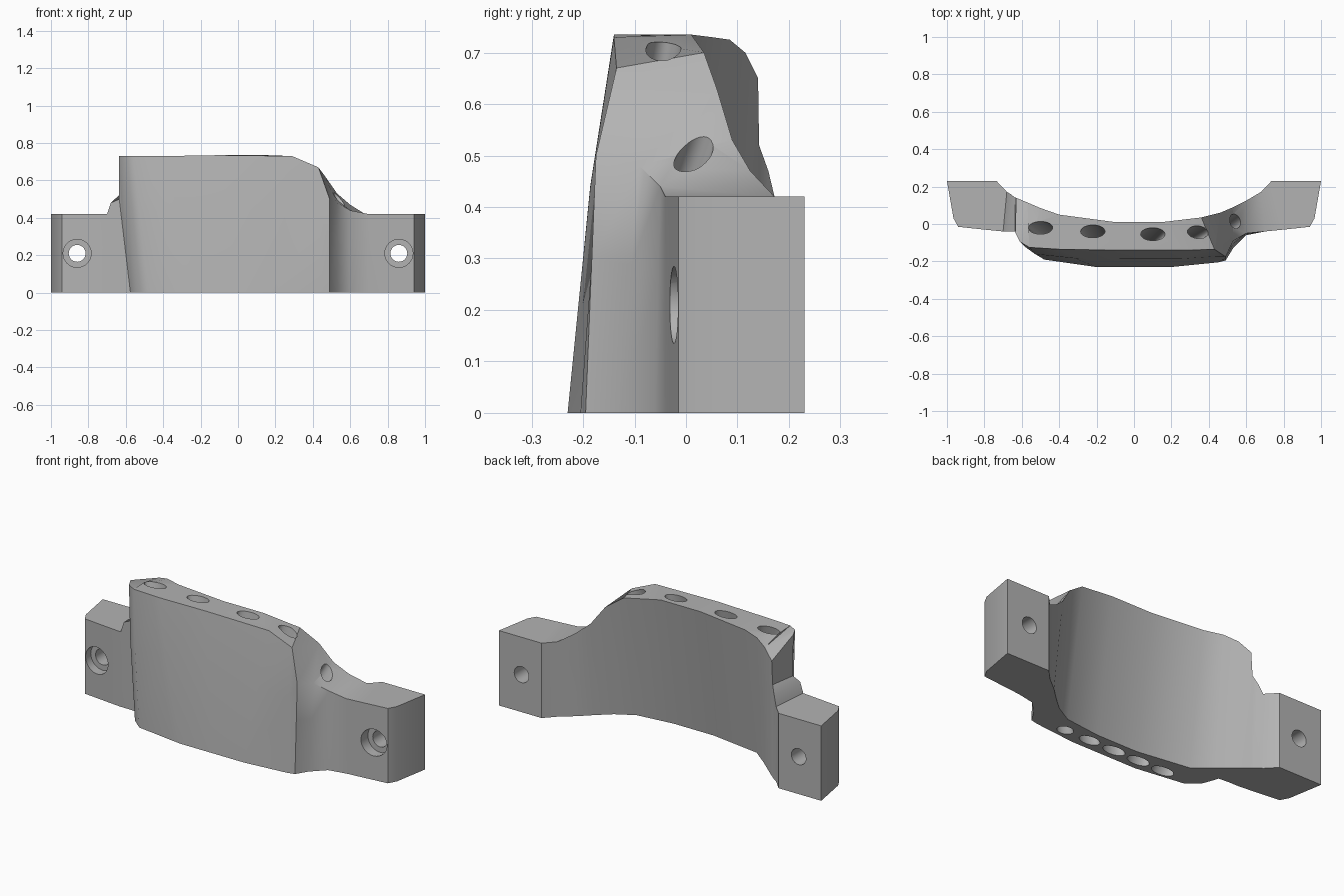
import bpy, bmesh, math
from mathutils import Vector

cube = bpy.data.objects.get("Cube")
if cube:
    bpy.data.objects.remove(cube)

grey = bpy.data.materials.new("plain grey")
grey.use_nodes = True
colour = (0.45, 0.45, 0.45, 1)
grey.diffuse_color = colour
grey.node_tree.nodes["Principled BSDF"].inputs["Base Color"].default_value = colour


def add_object(name, bm):
    bmesh.ops.recalc_face_normals(bm, faces=bm.faces)
    mesh = bpy.data.meshes.new(name)
    bm.to_mesh(mesh)
    bm.free()
    mesh.materials.append(grey)
    obj = bpy.data.objects.new(name, mesh)
    bpy.context.collection.objects.link(obj)
    return obj


def loft(rings):
    """Closed solid skinned through equal-length rings of points."""
    bm = bmesh.new()
    rows = [[bm.verts.new(p) for p in ring] for ring in rings]
    n = len(rows[0])
    for a, b in zip(rows, rows[1:]):
        for i in range(n):
            j = (i + 1) % n
            bm.faces.new((a[i], a[j], b[j], b[i]))
    bm.faces.new(rows[0])
    bm.faces.new(rows[-1][::-1])
    return bm


def section(foot, front, back):
    """Five-sided cross-section: front foot, swell, front top, back top, back foot."""
    low, high, back = Vector((*foot, 0)), Vector(front), Vector(back)
    middle = low.lerp(high, .6)
    if high.z > .55:
        middle.y -= .01
    # The hollow back leans forward towards the base, fading out at the lugs
    lean = .11 * min(1, max(0, (.64 - abs(back.x)) / .25))
    return low, middle, high, back, Vector((back.x, back.y - lean, 0))


# Mounting lug outline, outer end first: front point and back point
lug_height = .42
lug_outline = [((.965, .03), (1, .23)), ((.94, -.015), (.95, .23)),
               ((.8, -.03), (.735, .23)), ((.7, -.04), (.68, .172))]


def lug(side):
    return [section((side * f[0], f[1]), (side * f[0], f[1], lug_height),
                    (side * b[0], b[1], lug_height)) for f, b in lug_outline]


# Wall sections from right to left: front foot, front top, back top
wall = [
    ((-.64, -.04), (-.68, -.04, .48), (-.66, .16, .47)),
    ((-.575, -.045), (-.635, -.04, .5), (-.637, .142, .52)),
    ((-.57, -.07), (-.635, -.045, .73), (-.63, .14, .65)),
    ((-.545, -.135), (-.61, -.095, .73), (-.57, .115, .7)),
    ((-.48, -.19), (-.56, -.125, .73), (-.5, .085, .725)),
    ((-.2, -.23), (-.4, -.135, .73), (-.4, .05, .73)),
    ((0, -.23), (-.1, -.14, .735), (-.1, .01, .735)),
    ((.2, -.23), (.29, -.14, .73), (.15, .01, .735)),
    ((.45, -.205), (.43, -.135, .67), (.36, .035, .7)),
    ((.49, -.195), (.49, -.175, .5), (.46, .06, .63)),
    ((.53, -.13), (.53, -.09, .48), (.53, .09, .53)),
    ((.6, -.06), (.6, -.05, .44), (.6, .125, .47)),
]
rings = lug(-1) + [section(*points) for points in wall] + lug(1)[::-1]
body = add_object("curved_guide_block", loft(rings))


def cut_hole(name, start, end, u, v):
    """Cut a straight bore with an elliptical section spanned by u and v."""
    ends = []
    for centre in (start, end):
        ring = []
        for i in range(32):
            a = math.tau * i / 32
            ring.append(Vector(centre) + Vector(u) * math.cos(a) + Vector(v) * math.sin(a))
        ends.append(ring)
    cutter = add_object(name, loft(ends))
    mod = body.modifiers.new(name, 'BOOLEAN')
    mod.operation, mod.solver, mod.object = 'DIFFERENCE', 'EXACT', cutter
    cutter.hide_render = True
    cutter.hide_set(True)
    return cutter


cutters = []
# Fanned bores, evenly spaced along the base: top centre and half width
bores = [((-.5, -.02, .73), .065), ((-.22, -.04, .73), .065), ((.1, -.055, .73), .065),
         ((.34, -.045, .7), .06), ((.54, .015, .5), .045)]
for i, (top, width) in enumerate(bores):
    top, base = Vector(top), Vector((-.32 + .155 * i, -.165, 0))
    step = (top - base) * .15
    cutters.append(cut_hole(f"bore_cutter_{i + 1}", base - step, top + step * 1.5,
                            (width, 0, 0), (0, .034, 0)))

# Screw holes with counterbores in both lugs
for side_name, side in (("right", -1), ("left", 1)):
    x, z = side * .86, lug_height / 2
    for kind, radius, depth in (("screw_hole", .045, .4), ("counterbore", .075, .03)):
        cutters.append(cut_hole(f"{side_name}_{kind}_cutter", (x, -.2, z), (x, depth, z),
                                (radius, 0, 0), (0, 0, radius)))

# Apply the cuts and shade
bpy.context.view_layer.objects.active = body
body.select_set(True)
for mod in list(body.modifiers):
    bpy.ops.object.modifier_apply(modifier=mod.name)
for cutter in cutters:
    bpy.data.objects.remove(cutter)
bpy.ops.object.shade_smooth_by_angle(angle=math.radians(35))
